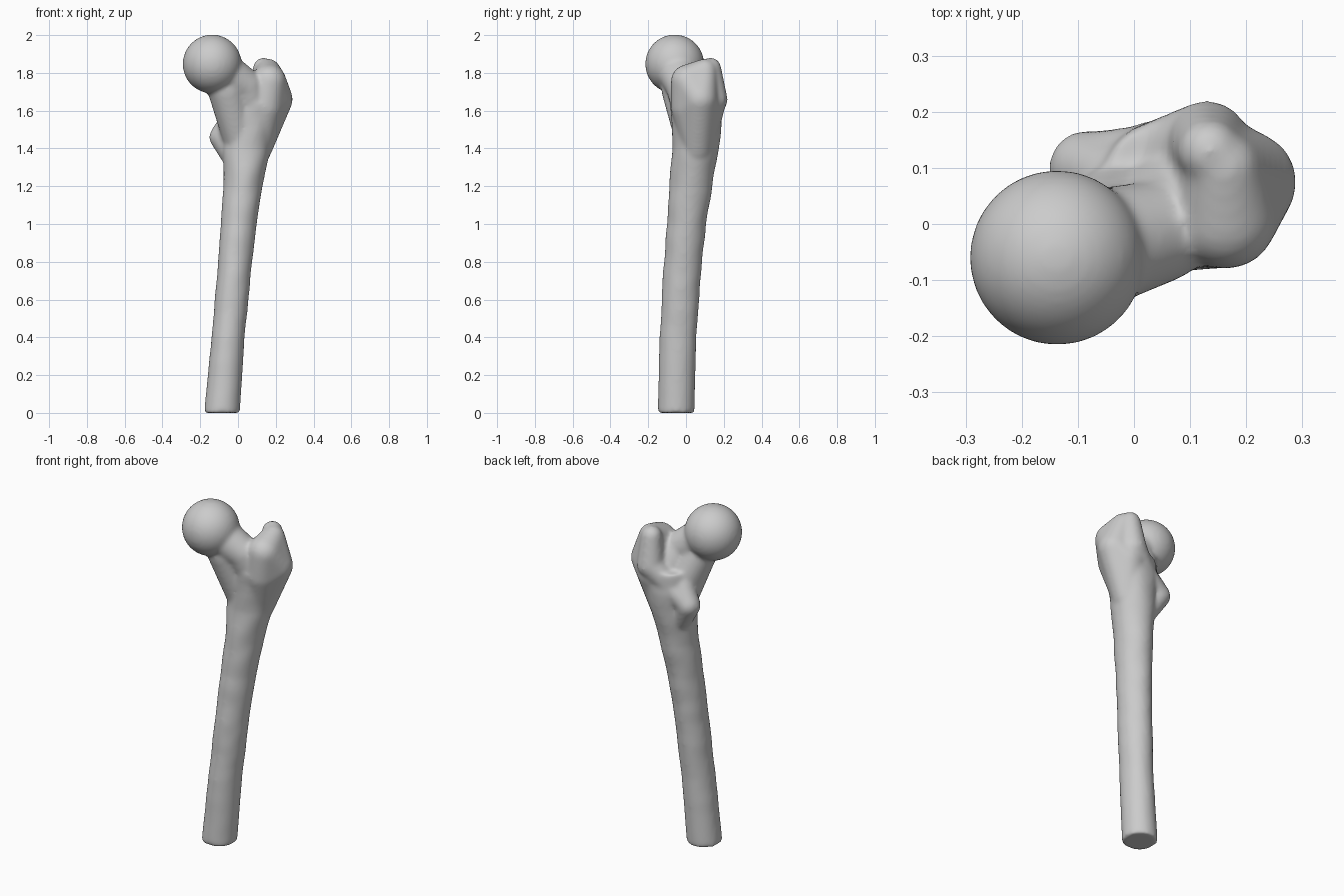
import bpy, bmesh, math
from mathutils import Vector, Matrix, noise

cube = bpy.data.objects.get("Cube")
if cube:
    bpy.data.objects.remove(cube)

bone_grey = bpy.data.materials.new("bone grey")
bone_grey.use_nodes = True
colour = (0.6, 0.6, 0.6, 1)
bone_grey.diffuse_color = colour
bone_grey.node_tree.nodes["Principled BSDF"].inputs["Base Color"].default_value = colour

bm = bmesh.new()


def hull(*balls):
    """Add the convex hull of several balls (x, y, z, radius)."""
    part = bmesh.new()
    for x, y, z, r in balls:
        bmesh.ops.create_icosphere(part, subdivisions=4, radius=r,
                                   matrix=Matrix.Translation((x, y, z)))
    if len(balls) > 1:
        out = bmesh.ops.convex_hull(part, input=part.verts)
        junk = {g for g in out["geom_interior"] + out["geom_unused"]
                if isinstance(g, bmesh.types.BMVert)}
        bmesh.ops.delete(part, geom=list(junk), context="VERTS")
    merge(part)


def chain(*balls):
    """Add a rounded ridge running through the balls."""
    for a, b in zip(balls, balls[1:]):
        hull(a, b)


def merge(part):
    mesh = bpy.data.meshes.new("part")
    part.to_mesh(mesh)
    part.free()
    bm.from_mesh(mesh)
    bpy.data.meshes.remove(mesh)


def loft(sections, sides=48, steps=6):
    """Add an upright tube through sections (z, x min, x max, y min, y max)."""
    part = bmesh.new()
    rows = []
    for a, b in zip(sections, sections[1:]):
        rows += [[p + (q - p) * i / steps for p, q in zip(a, b)] for i in range(steps)]
    rows.append(sections[-1])
    rings = []
    for z, x0, x1, y0, y1 in rows:
        ring = []
        for i in range(sides):
            t = math.tau * i / sides
            d = Vector((math.cos(t) * (x1 - x0) / 2, math.sin(t) * (y1 - y0) / 2, 0))
            c = Vector(((x0 + x1) / 2, (y0 + y1) / 2, z))
            bump = 1 + 0.05 * noise.noise((c + d) * 9) * min(1, z * 2)
            ring.append(part.verts.new(c + d * bump))
        rings.append(ring)
    for low, high in zip(rings, rings[1:]):
        for i in range(sides):
            j = (i + 1) % sides
            part.faces.new((low[i], low[j], high[j], high[i]))
    part.faces.new(rings[0][::-1])
    part.faces.new(rings[-1])
    merge(part)


# Shaft, flaring towards the top
loft([(0, -0.18, 0.01, -0.15, 0.045),
      (0.4, -0.14, 0.035, -0.14, 0.055),
      (0.8, -0.107, 0.075, -0.117, 0.085),
      (1.0, -0.09, 0.10, -0.10, 0.107),
      (1.2, -0.076, 0.128, -0.09, 0.14),
      (1.4, -0.078, 0.172, -0.075, 0.175),
      (1.52, -0.08, 0.21, -0.075, 0.19),
      (1.64, -0.06, 0.24, -0.085, 0.19)])

# Ball head
hull((-0.137, -0.06, 1.847, 0.156))

# Neck and its underside buttress
chain((-0.13, -0.06, 1.84, 0.115), (0.04, -0.015, 1.73, 0.092), (0.09, 0.04, 1.6, 0.11))
hull((-0.06, -0.03, 1.71, 0.1), (-0.01, 0.02, 1.58, 0.1), (0.02, 0.04, 1.42, 0.09))

# Large outer knob
hull((0.165, 0.01, 1.755, 0.09), (0.16, 0.1, 1.81, 0.065), (0.2, 0.075, 1.66, 0.09),
     (0.14, 0.02, 1.62, 0.1), (0.13, 0.1, 1.6, 0.1), (0.1, 0.06, 1.4, 0.08))

# Back crest running from the outer knob to the small knob
chain((0.135, 0.13, 1.825, 0.056), (0.13, 0.145, 1.66, 0.075),
      (0.02, 0.115, 1.55, 0.06), (-0.085, 0.105, 1.46, 0.06))

# Small inner knob
hull((-0.085, 0.1, 1.46, 0.067), (-0.03, 0.08, 1.36, 0.06), (-0.03, 0.08, 1.55, 0.065))

# Fuse everything into one smooth surface
mesh = bpy.data.meshes.new("thigh_bone")
bm.to_mesh(mesh)
bm.free()
mesh.materials.append(bone_grey)
bone = bpy.data.objects.new("thigh_bone", mesh)
bpy.context.collection.objects.link(bone)
remesh = bone.modifiers.new("fuse", "REMESH")
remesh.mode = "VOXEL"
remesh.voxel_size = 0.01
remesh.use_smooth_shade = True
soften = bone.modifiers.new("soften", "SMOOTH")
soften.factor = 0.5
soften.iterations = 14
